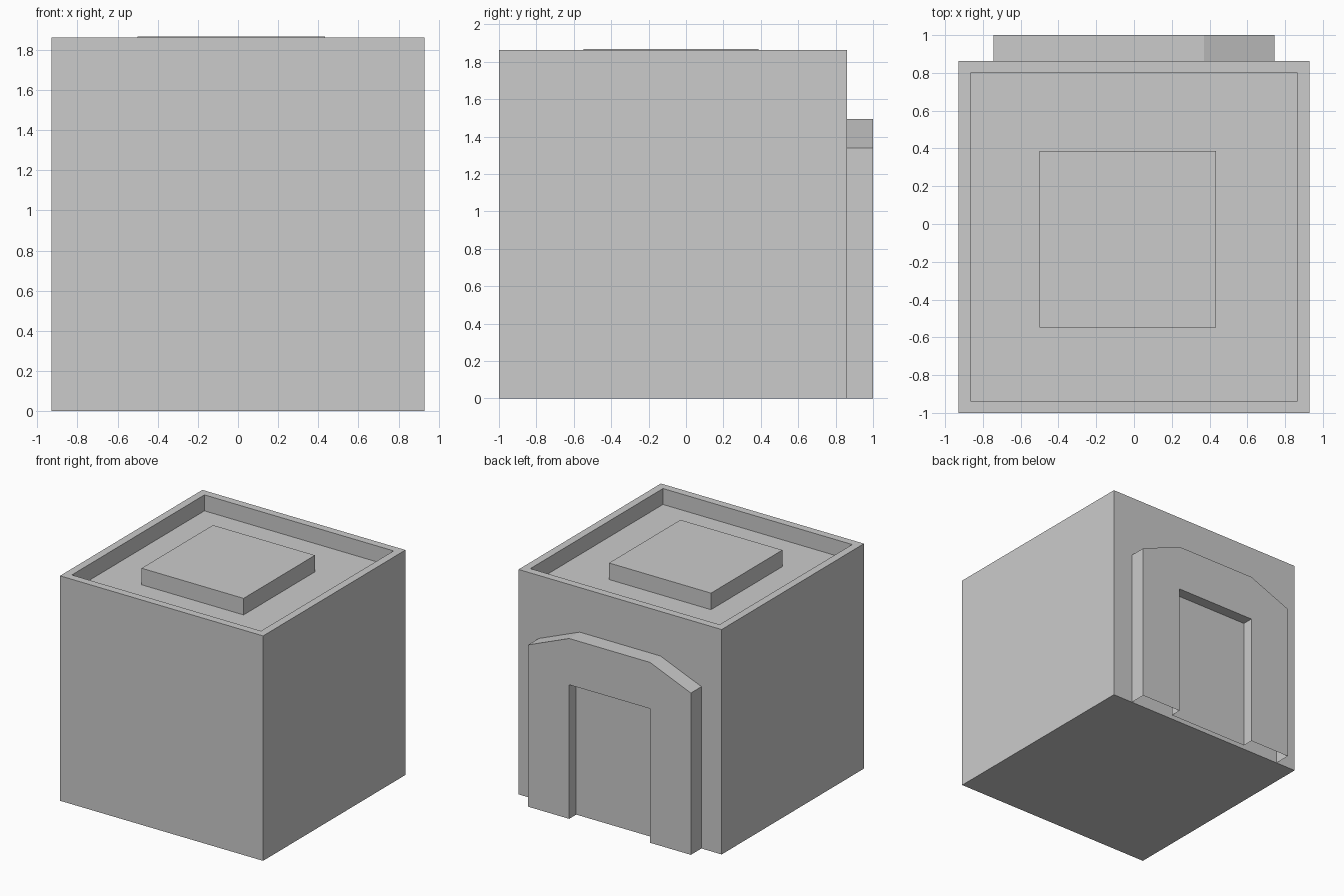
import bpy, bmesh
from mathutils import Vector

if "Cube" in bpy.data.objects:
    bpy.data.objects.remove(bpy.data.objects["Cube"])

W, TOP, BACK = 0.93, 1.862, 0.862
FLOOR = 1.73  # level of the sunken roof


def finish(bm, name):
    mesh = bpy.data.meshes.new(name)
    bm.to_mesh(mesh)
    bm.free()
    obj = bpy.data.objects.new(name, mesh)
    bpy.context.collection.objects.link(obj)
    return obj


def box_bm(lo, hi):
    bm = bmesh.new()
    bmesh.ops.create_cube(bm, size=1)
    lo, hi = Vector(lo), Vector(hi)
    bmesh.ops.scale(bm, vec=hi - lo, verts=bm.verts)
    bmesh.ops.translate(bm, vec=(lo + hi) / 2, verts=bm.verts)
    bm.normal_update()
    return bm


# Building body with a parapet around the sunken roof
bm = box_bm((-W, -1, 0), (W, BACK, TOP))
roof = max(bm.faces, key=lambda f: f.normal.z)
bmesh.ops.inset_region(bm, faces=[roof], thickness=0.09)
roof = bmesh.ops.extrude_discrete_faces(bm, faces=[roof])["faces"][0]
bmesh.ops.translate(bm, vec=(0, 0, FLOOR - TOP), verts=roof.verts)
finish(bm, "building_body")

# Raised block on the roof
finish(box_bm((-0.5, -0.547, FLOOR), (0.434, 0.387, 1.867)), "roof_block")

# Doorway surround: open underneath, with a recessed door
outer = [(-0.745, 0), (-0.745, 1.34), (-0.37, 1.493),
         (0.37, 1.493), (0.745, 1.34), (0.745, 0)]
inner = [(0.37, 0), (0.37, 1.11), (-0.37, 1.11), (-0.37, 0)]
bm = bmesh.new()


def row(points, y):
    return [bm.verts.new((x, y, z)) for x, z in points]


def strip(a, b):
    for i in range(len(a) - 1):
        bm.faces.new((a[i], a[i + 1], b[i + 1], b[i]))


outer_back, outer_front = row(outer, BACK), row(outer, 1.0)
inner_front, inner_back = row(inner, 1.0), row(inner, 0.908)
strip(outer_back, outer_front)
strip(inner_front[::-1], inner_back[::-1])
bm.faces.new(inner_back)

# Front of the surround: two legs, two shoulders and the lintel
o, n = outer_front, inner_front
bm.faces.new(o + n)
bmesh.ops.recalc_face_normals(bm, faces=bm.faces)
bm.normal_update()
if [f for f in bm.faces if len(f.verts) == 10][0].normal.y < 0:
    bmesh.ops.reverse_faces(bm, faces=bm.faces)
finish(bm, "doorway")
